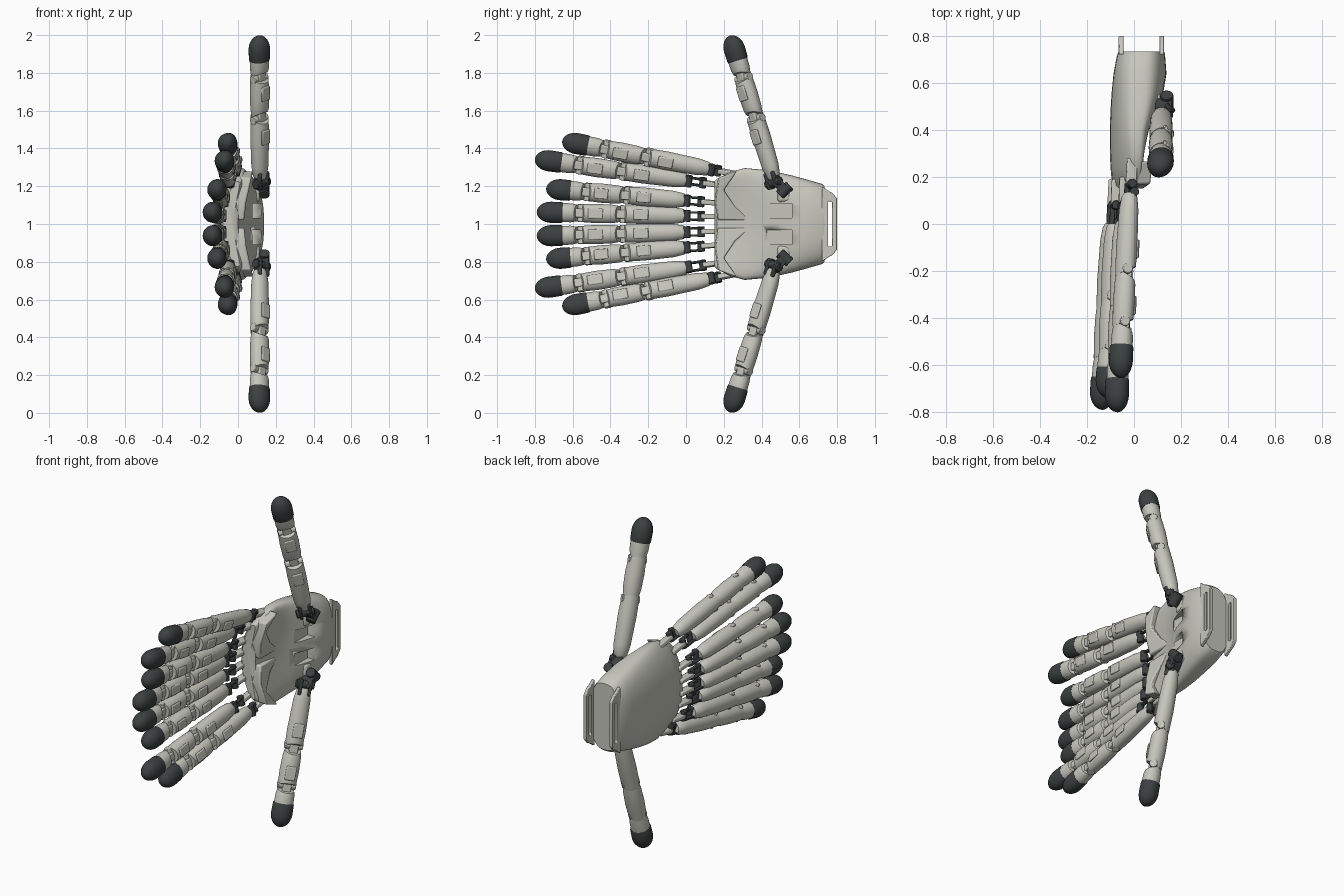
import bpy, bmesh, math
from mathutils import Vector, Matrix

cube = bpy.data.objects.get("Cube")
if cube:
    bpy.data.objects.remove(cube, do_unlink=True)


def material(name, rgb):
    m = bpy.data.materials.new(name)
    m.use_nodes = True
    m.diffuse_color = (*rgb, 1)
    m.node_tree.nodes["Principled BSDF"].inputs["Base Color"].default_value = (*rgb, 1)
    return m


SHELL = material("warm grey shell", (0.57, 0.57, 0.51))
RUBBER = material("dark rubber", (0.045, 0.052, 0.053))


def make(name, bm, mat, matrix=Matrix(), bevel=0):
    bmesh.ops.recalc_face_normals(bm, faces=bm.faces[:])
    me = bpy.data.meshes.new(name)
    bm.to_mesh(me)
    bm.free()
    me.transform(matrix)
    me.materials.append(mat)
    me.shade_smooth()
    me.set_sharp_from_angle(angle=math.radians(38))
    ob = bpy.data.objects.new(name, me)
    bpy.context.collection.objects.link(ob)
    if bevel:
        mod = ob.modifiers.new("soft edges", 'BEVEL')
        mod.width, mod.segments = bevel, 2
    return ob


def loft(rings):
    bm = bmesh.new()
    loops = [[bm.verts.new(p) for p in ring] for ring in rings]
    n = len(loops[0])
    for a, b in zip(loops, loops[1:]):
        for i in range(n):
            bm.faces.new((a[i], a[(i + 1) % n], b[(i + 1) % n], b[i]))
    bm.faces.new(loops[0])
    bm.faces.new(loops[-1])
    return bm


def box(name, size, at, mat, matrix=Matrix(), bevel=0.006):
    bm = bmesh.new()
    bmesh.ops.create_cube(bm, size=1, matrix=Matrix.Translation(at) @ Matrix.Diagonal((*size, 1)))
    return make(name, bm, mat, matrix, bevel)


def pin(name, r, length, at, mat, matrix):
    # Short cylinder across the local y axis
    bm = bmesh.new()
    turn = Matrix.Translation(at) @ Matrix.Rotation(math.pi / 2, 4, 'X')
    bmesh.ops.create_cone(bm, cap_ends=True, segments=20, radius1=r, radius2=r,
                          depth=length, matrix=turn)
    return make(name, bm, mat, matrix, 0.003)


def frame(start, end, normal):
    # Local z runs along the digit, local x points to its gripping side
    z = (Vector(end) - Vector(start)).normalized()
    n = Vector(normal)
    x = (n - z * n.dot(z)).normalized()
    m = Matrix((x, z.cross(x), z)).transposed().to_4x4()
    m.translation = start
    return m


def tube(stations, slant0=0, slant1=0):
    # D-shaped sections, flatter on the gripping side, with slanted ends
    rings = []
    for k, (h, r) in enumerate(stations):
        slant = slant0 if k == 0 else slant1 if k == len(stations) - 1 else 0
        ring = []
        for i in range(28):
            a = math.tau * i / 28
            x, y = r * math.cos(a), r * math.sin(a)
            x *= 0.82 if x > 0 else 1
            ring.append((x, y, h + slant * x))
        rings.append(ring)
    return loft(rings)


def digit(name, base, tip, normal, r):
    m = frame(base, tip, normal)
    L = (Vector(tip) - Vector(base)).length
    make(name + "_lower_segment", tube(
        [(0, r * .55), (.02 * L, r * .72), (.09 * L, r * .88), (.3 * L, r * .97), (.42 * L, r * .92)],
        0, -.5), SHELL, m)
    make(name + "_middle_segment", tube(
        [(.45 * L, r * .84), (.49 * L, r * .95), (.6 * L, r), (.7 * L, r * .93)],
        .5, -.4), SHELL, m)
    make(name + "_upper_segment", tube(
        [(.73 * L, r * .86), (.77 * L, r * .98), (.835 * L, r)], .4), SHELL, m)
    # Rounded rubber fingertip
    dome = 0.078
    cap = [(.825 * L, r * 1.02), (.835 * L, r * 1.08)]
    cap += [(L - dome + dome * math.sin(a), r * 1.1 * math.cos(a))
            for a in (math.pi / 2 * k / 9 for k in range(9))]
    cap.append((L, r * .06))
    make(name + "_tip", tube(cap), RUBBER, m)
    # Hinges: narrow tongue, side screws and a raised knuckle plate
    for k, h in enumerate((.43, .715)):
        box(f"{name}_hinge_tongue_{k}", (r, r * .9, .11 * L), (-.1 * r, 0, h * L), SHELL, m)
        pin(f"{name}_hinge_pin_{k}", r * .42, r * 1.86, (-.1 * r, 0, h * L - .012), SHELL, m)
        box(f"{name}_grip_pad_{k}", (.012, r * 1.1, .1 * L), (r * .77, 0, (h - .13 + .02 * k) * L), SHELL, m)
    return m


# Fingers and thumbs in mirrored pairs: base and tip points
DIGITS = {
    "outer_finger": ((-.015, .13, .29), (-.055, -.655, .44)),
    "second_finger": ((-.045, .01, .23), (-.07, -.8, .345)),
    "third_finger": ((-.08, 0, .125), (-.11, -.74, .188)),
    "inner_finger": ((-.095, 0, .043), (-.135, -.79, .064)),
    "thumb": ((.118, .465, .24), (.115, .232, .997)),
}
for s, side in ((1, "upper"), (-1, "lower")):
    for part, ends in DIGITS.items():
        base, tip = [Vector((x, y, 1 + s * z)) for x, y, z in ends]
        name = f"{side}_{part}"
        if part == "thumb":
            m = digit(name, base, tip, (.7, -.7, 0), .054)
            # Dark swivel joint joining the thumb to the palm
            for k in (-1, 1):
                box(f"{name}_yoke_{k}", (.05, .018, .09), (.01, k * .027, -.005), RUBBER, m)
            pin(f"{name}_swivel", .024, .1, (.01, 0, -.02), RUBBER, m)
            root = Vector((.125, .53, 1 + s * .17))
            f = frame(base, root, (1, 0, 0))
            box(name + "_bracket", (.07, .05, .1), (.005, 0, .05), RUBBER, f)
            pin(name + "_bracket_pin", .028, .075, (.015, 0, .085), RUBBER, f)
            box(name + "_mount", (.08, .07, .09), (.075, .52, 1 + s * .16), SHELL, bevel=.015)
            continue
        roll = {"outer": .25, "second": .18, "third": .08}.get(part.split("_")[0], 0)
        m = digit(name, base, tip, (1, 0, -s * roll), .051)
        # Dark knuckle linkage and its pale socket on the palm
        reach = .06 if part == "outer_finger" else .1
        for k in (-1, 1):
            box(f"{name}_link_{k}", (.022, .012, reach), (.012 * k, k * .019, -reach / 2 + .015), RUBBER, m, .003)
        pin(name + "_knuckle_pin", .019, .062, (.012, 0, -.005), RUBBER, m)
        pin(name + "_root_pin", .019, .056, (0, 0, -reach + .02), RUBBER, m)
        box(name + "_socket", (.045, .026, .11), (0, 0, -reach - .035), SHELL, m)


# Palm: rounded sections bowed towards the gripping side at the edges
def palm_ring(y, hz, back, front, bow):
    ring = []
    for i in range(56):
        a = math.tau * i / 56
        c, s = math.cos(a), math.sin(a)
        z = math.copysign(abs(c) ** .62, c)
        x = math.copysign(abs(s) ** .62, s) * (front - back) / 2
        x *= 1 - .15 * z * z
        ring.append((x + (front + back) / 2 + bow * z * z, y, 1 + z * hz))
    return ring


palm = make("palm", loft([palm_ring(*row) for row in (
    (.15, .225, -.08, -.02, .05), (.165, .24, -.093, .0, .05), (.24, .277, -.1, .015, .055),
    (.31, .296, -.103, .03, .05), (.4, .288, -.103, .06, .035), (.48, .275, -.1, .1, .02),
    (.56, .257, -.095, .125, .01), (.64, .235, -.087, .138, 0), (.72, .212, -.072, .132, 0),
    (.733, .2, -.064, .128, 0))]), SHELL)

# Recessed bays beside the centre ridge
for s in (1, -1):
    cutter = box("bay_cutter", (.1, .13, .075), (.125, .495, 1 + s * .07), SHELL, bevel=0)
    cutter.hide_render = True
    cutter.display_type = 'WIRE'
    cutter.hide_set(True)
    cut = palm.modifiers.new("bay", 'BOOLEAN')
    cut.operation, cut.solver, cut.object = 'DIFFERENCE', 'EXACT', cutter


def plate(name, outline, x, thick, bow=0, hole=None, bevel=.004):
    # Outline in y and z, extruded along x, with an optional matching hole
    bm = bmesh.new()
    outer = [bm.verts.new((x + bow * (z / .28) ** 2, y, 1 + z)) for y, z in outline]
    if hole:
        inner = [bm.verts.new((x, y, 1 + z)) for y, z in hole]
        n = len(outer)
        faces = [bm.faces.new((outer[i], outer[(i + 1) % n], inner[(i + 1) % n], inner[i]))
                 for i in range(n)]
    else:
        faces = [bm.faces.new(outer)]
    top = bmesh.ops.extrude_face_region(bm, geom=faces)
    bmesh.ops.translate(bm, vec=(thick, 0, 0),
                        verts=[v for v in top["geom"] if isinstance(v, bmesh.types.BMVert)])
    return make(name, bm, SHELL, bevel=bevel)


# Knuckle pads with a zigzag edge across the palm
for s, side in ((1, "upper"), (-1, "lower")):
    edge = [(.17, .02), (.15, .12), (.17, .245), (.27, .28), (.2, .18), (.26, .09), (.34, .02)]
    plate(side + "_knuckle_pad", [(y, s * z) for y, z in edge], -.03, .062, .05, bevel=.008)

# Wrist flanges with a long strap slot
half = [(.72, .2), (.755, .175), (.775, .165), (.8, .135)]
slot = [(.752, .115), (.757, .12), (.768, .12), (.773, .115)]
loop = half + [(y, -z) for y, z in reversed(half)]
gap = slot + [(y, -z) for y, z in reversed(slot)]
plate("front_wrist_flange", loop, .108, .02, hole=gap)
plate("back_wrist_flange", loop, -.065, .02, hole=gap)
